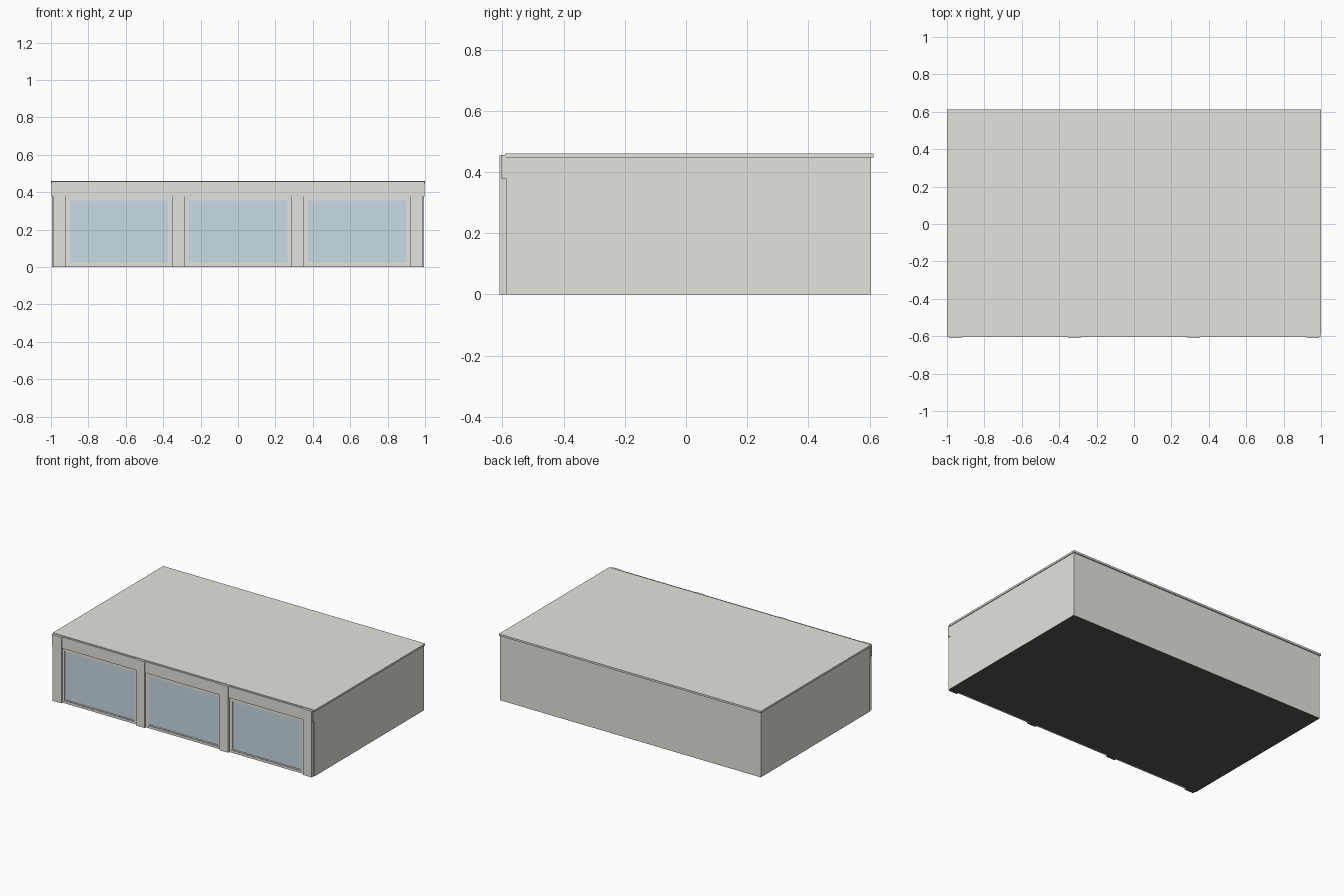
import bpy
import bmesh

if "Cube" in bpy.data.objects:
    bpy.data.objects.remove(bpy.data.objects["Cube"])


def material(name, rgb):
    m = bpy.data.materials.new(name)
    m.diffuse_color = (*rgb, 1.0)
    m.use_nodes = True
    m.node_tree.nodes["Principled BSDF"].inputs["Base Color"].default_value = m.diffuse_color
    return m


WALL = material("warm_grey_concrete", (0.78, 0.765, 0.715))
GLASS = material("pale_blue_glass", (0.58, 0.70, 0.78))
DARK = material("dark_underside", (0.09, 0.09, 0.083))


def new_object(name, bm, mat):
    me = bpy.data.meshes.new(name)
    bm.to_mesh(me)
    bm.free()
    me.materials.append(mat)
    ob = bpy.data.objects.new(name, me)
    bpy.context.collection.objects.link(ob)
    return ob


def box(name, x, y, z, mat, underside=None):
    """Box from (min, max) ranges, optionally with another colour below."""
    bm = bmesh.new()
    bmesh.ops.create_cube(bm, size=1)
    for v in bm.verts:
        v.co = [r[0] if c < 0 else r[1] for c, r in zip(v.co, (x, y, z))]
    bm.normal_update()
    if underside:
        for f in bm.faces:
            f.material_index = 1 if f.normal.z < -0.5 else 0
    ob = new_object(name, bm, mat)
    if underside:
        ob.data.materials.append(underside)
    return ob


def frame(name, x, z, width, front, back, mat):
    """Rectangular ring facing -y."""
    bm = bmesh.new()
    rings = []
    for inset, y in ((0, back), (0, front), (width, front), (width, back)):
        x0, x1, z0, z1 = x[0] + inset, x[1] - inset, z[0] + inset, z[1] - inset
        rings.append([bm.verts.new(p) for p in
                      ((x0, y, z0), (x1, y, z0), (x1, y, z1), (x0, y, z1))])
    for k in range(4):
        a, b = rings[k], rings[(k + 1) % 4]
        for i in range(4):
            j = (i + 1) % 4
            bm.faces.new((a[i], a[j], b[j], b[i]))
    bmesh.ops.recalc_face_normals(bm, faces=bm.faces)
    return new_object(name, bm, mat)


FACADE = -0.588   # front plane of the main body
PIER_TOP = 0.378

# Main body, roof slab and the band over the openings
box("main_body", (-0.995, 0.995), (FACADE, 0.605), (0, 0.447), WALL, DARK)
box("roof_slab", (-1, 1), (-0.592, 0.613), (0.447, 0.46), WALL)
box("front_lintel", (-0.996, 0.996), (-0.604, FACADE), (PIER_TOP, 0.456), WALL)

# Piers between and beside the openings
piers = [(-0.99, -0.922), (-0.352, -0.287), (0.287, 0.352), (0.922, 0.99)]
for i, px in enumerate(piers):
    box(f"pier_{i + 1}", px, (-0.61, FACADE), (0, 0.456), WALL, DARK)

# Three windows, each with an outer frame, inner bead and glass plate
for i in range(3):
    x0, x1 = piers[i][1], piers[i + 1][0]
    frame(f"window_frame_{i + 1}", (x0, x1), (0, PIER_TOP), 0.016,
          -0.597, FACADE, WALL)
    frame(f"window_bead_{i + 1}", (x0 + 0.016, x1 - 0.016),
          (0.016, PIER_TOP - 0.016), 0.007, -0.594, FACADE, WALL)
    box(f"window_glass_{i + 1}", (x0 + 0.023, x1 - 0.023),
        (-0.591, FACADE), (0.023, PIER_TOP - 0.023), GLASS)
